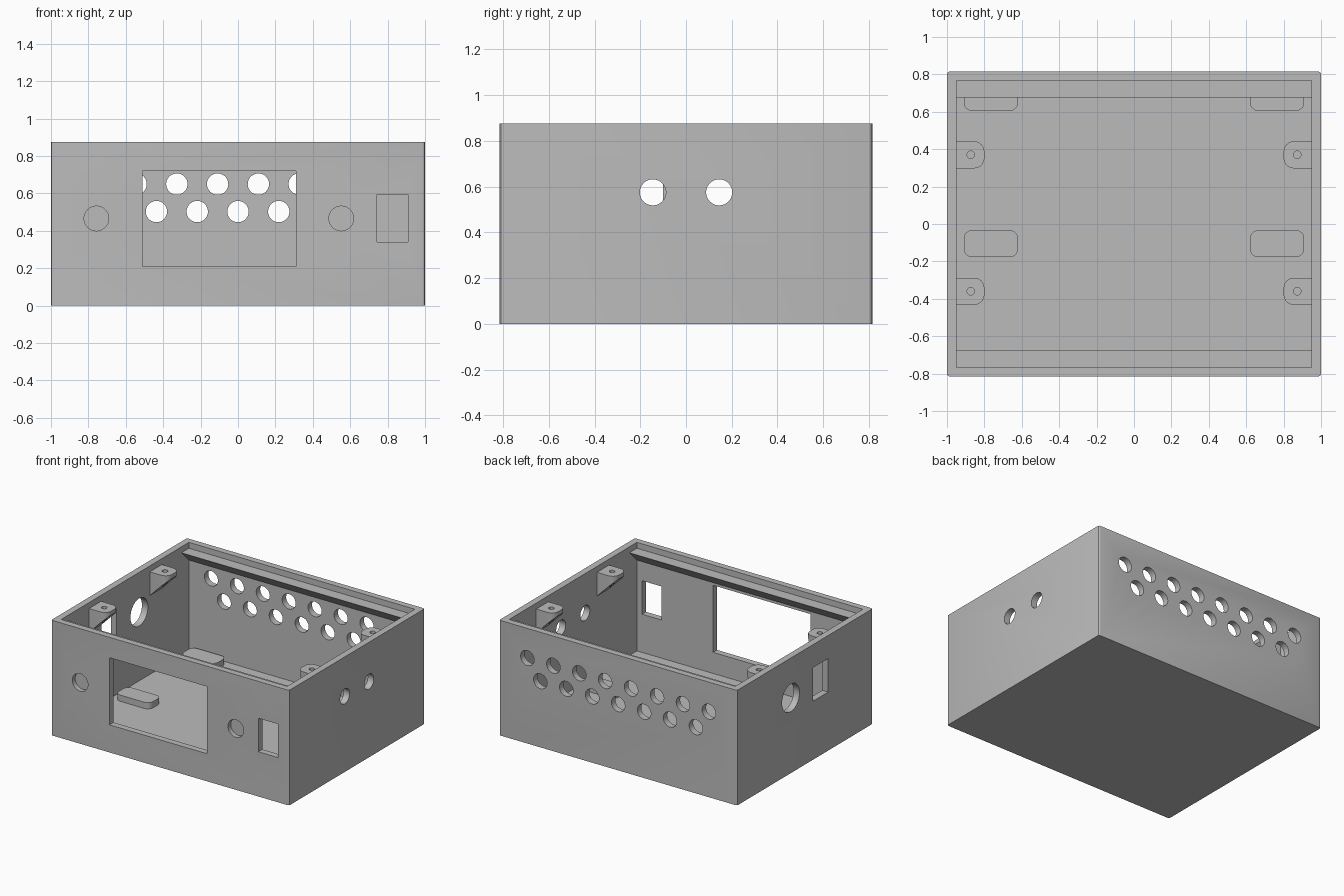
import bpy, bmesh, math
from mathutils import Vector

if "Cube" in bpy.data.objects:
    bpy.data.objects.remove(bpy.data.objects["Cube"])

grey = bpy.data.materials.new("plain grey")
grey.diffuse_color = (0.5, 0.5, 0.5, 1)
grey.use_nodes = True
grey.node_tree.nodes["Principled BSDF"].inputs["Base Color"].default_value = grey.diffuse_color

X, Y, H = 1.0, 0.815, 0.875      # outer half sizes and height
IX, IY = 0.95, 0.767             # inner half sizes
FLOOR, SEAT = 0.05, 0.83         # floor top, lid seat height


def prism(bm, pts, axis, lo, hi):
    """Extrude a 2D outline along an axis: x -> (y,z), y -> (x,z), z -> (x,y)."""
    def at(p, d):
        c = list(p)
        c.insert("xyz".index(axis), d)
        return bm.verts.new(c)
    a, b = [at(p, lo) for p in pts], [at(p, hi) for p in pts]
    n = len(pts)
    faces = [bm.faces.new(a[::-1]), bm.faces.new(b)]
    for i in range(n):
        j = (i + 1) % n
        faces.append(bm.faces.new((a[i], a[j], b[j], b[i])))
    bmesh.ops.recalc_face_normals(bm, faces=faces)


def rect(a0, a1, b0, b1):
    return [(a0, b0), (a1, b0), (a1, b1), (a0, b1)]


def arc(cx, cy, r, a0, a1, n):
    return [(cx + r * math.cos(math.radians(a0 + (a1 - a0) * i / n)),
             cy + r * math.sin(math.radians(a0 + (a1 - a0) * i / n))) for i in range(n + 1)]


def circle(cx, cy, r, n=40):
    return arc(cx, cy, r, 0, 360, n)[:-1]


def rounded(a0, a1, b0, b1, r, n=6):
    return (arc(a1 - r, b1 - r, r, 0, 90, n) + arc(a0 + r, b1 - r, r, 90, 180, n)
            + arc(a0 + r, b0 + r, r, 180, 270, n) + arc(a1 - r, b0 + r, r, 270, 360, n))


def make(name, bm):
    me = bpy.data.meshes.new(name)
    bm.to_mesh(me)
    bm.free()
    ob = bpy.data.objects.new(name, me)
    bpy.context.collection.objects.link(ob)
    me.materials.append(grey)
    return ob


def cut(ob, bm):
    """Subtract the cutter mesh and bake the result."""
    tool = make("cutter", bm)
    tool.hide_render = True
    m = ob.modifiers.new("cut", 'BOOLEAN')
    m.operation, m.solver, m.object = 'DIFFERENCE', 'EXACT', tool
    dg = bpy.context.evaluated_depsgraph_get()
    dg.update()
    me = bpy.data.meshes.new_from_object(ob.evaluated_get(dg))
    ob.modifiers.clear()
    ob.data = me
    bpy.data.objects.remove(tool)


# case shell with slightly softened upright corners
bm = bmesh.new()
prism(bm, rounded(-X, X, -Y, Y, 0.014, 3), "z", 0, H)
case = make("case_shell", bm)
bm = bmesh.new()
prism(bm, rect(-IX, IX, -IY, IY), "z", FLOOR, H + 0.1)
cut(case, bm)

# openings in the walls
bm = bmesh.new()
prism(bm, rect(-0.51, 0.31, 0.21, 0.72), "y", -0.9, -0.7)       # display window
prism(bm, rect(0.742, 0.908, 0.34, 0.595), "y", -0.9, -0.7)     # front switch slot
for x in (-0.757, 0.552):                                       # blind knob recesses
    prism(bm, circle(x, 0.466, 0.066), "y", -0.9, -0.78)
for i in range(8):                                              # upper vents
    prism(bm, circle((i - 3.5) * 0.218, 0.65, 0.057), "y", 0.7, 0.9)
for i in range(7):                                              # lower vents
    prism(bm, circle((i - 3) * 0.218, 0.503, 0.057), "y", 0.7, 0.9)
for y in (-0.145, 0.145):                                       # right side holes
    prism(bm, circle(y, 0.575, 0.057), "x", 0.9, 1.1)
prism(bm, circle(0.17, 0.572, 0.105), "x", -1.1, -0.9)          # left socket hole
prism(bm, rect(-0.28, -0.1, 0.445, 0.70), "x", -1.1, -0.9)      # left slot
cut(case, bm)

# lid ledges along front and back, sloped below
for name, s in (("front_ledge", -1), ("back_ledge", 1)):
    bm = bmesh.new()
    prism(bm, [(s * 0.677, SEAT), (s * 0.78, SEAT), (s * 0.78, SEAT - 0.103)],
          "x", -IX - 0.01, IX + 0.01)
    make(name, bm)

# screw brackets on the side walls, with sloped undersides
for sname, s in (("left", -1), ("right", 1)):
    for yname, y in (("front", -0.36), ("back", 0.37)):
        r, w, tip = 0.055, 0.0725, 0.80
        pts = ([(0.97, y + w)] + arc(tip + r, y + w - r, r, 90, 180, 8)
               + arc(tip + r, y - w + r, r, 180, 270, 8) + [(0.97, y - w)])
        bm = bmesh.new()
        prism(bm, [(s * px, py) for px, py in pts], "z", 0.5, SEAT)
        res = bmesh.ops.bisect_plane(
            bm, geom=bm.verts[:] + bm.edges[:] + bm.faces[:],
            plane_co=Vector((s * tip, 0, SEAT - 0.03)),
            plane_no=Vector((-s, 0, -1)).normalized(), clear_outer=True)
        edges = [e for e in res["geom_cut"] if isinstance(e, bmesh.types.BMEdge)]
        bmesh.ops.contextual_create(bm, geom=edges)
        bmesh.ops.recalc_face_normals(bm, faces=bm.faces[:])
        bracket = make(f"{yname}_{sname}_bracket", bm)
        bm = bmesh.new()
        prism(bm, circle(s * 0.873, y, 0.02, 20), "z", 0.6, 0.9)
        cut(bracket, bm)

# rounded pads on the floor
for sname, s in (("left", -1), ("right", 1)):
    for yname, y in (("middle", -0.105), ("back", 0.677)):
        bm = bmesh.new()
        prism(bm, rounded(s * 0.765 - 0.145, s * 0.765 + 0.145, y - 0.0725, y + 0.0725, 0.045),
              "z", FLOOR - 0.01, 0.097)
        make(f"{yname}_{sname}_pad", bm)

# smooth the round walls, keep edges sharp
for ob in bpy.data.objects:
    ob.select_set(True)
    bpy.context.view_layer.objects.active = ob
bpy.ops.object.shade_smooth_by_angle(angle=math.radians(30))
